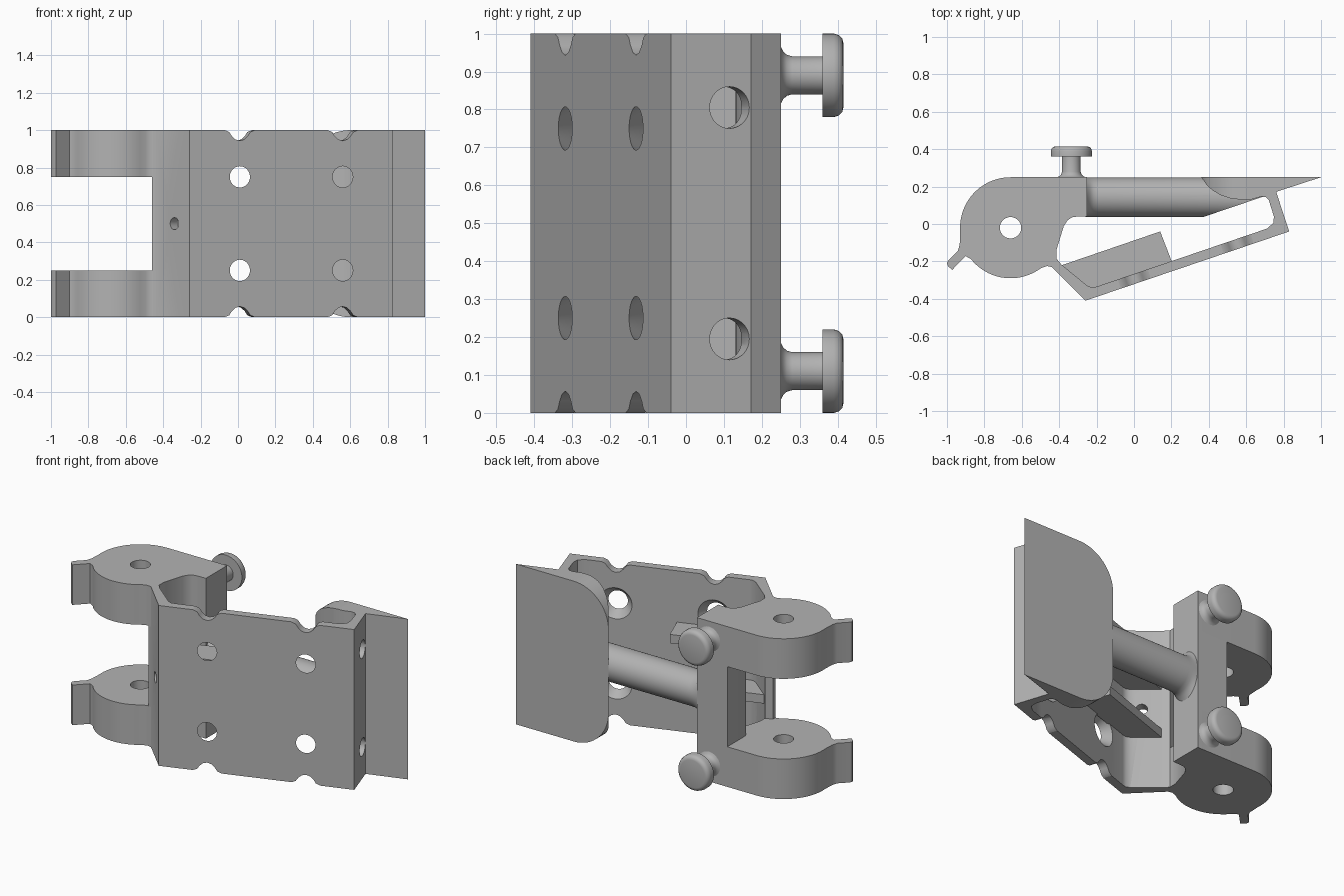
import bpy, bmesh, math
from mathutils import Vector, Matrix

if "Cube" in bpy.data.objects:
    bpy.data.objects.remove(bpy.data.objects["Cube"], do_unlink=True)

grey = bpy.data.materials.new("plain grey")
grey.use_nodes = True
grey.diffuse_color = (0.45, 0.45, 0.45, 1)
grey.node_tree.nodes["Principled BSDF"].inputs["Base Color"].default_value = grey.diffuse_color

SLOPE = Vector((0.947, 0.321, 0))      # direction along the plate
INWARD = Vector((-0.321, 0.947, 0))    # plate normal, towards the inside
UP = Vector((0, 0, 1))


def finish(name, bm, smooth=35):
    bmesh.ops.recalc_face_normals(bm, faces=bm.faces)
    mesh = bpy.data.meshes.new(name)
    bm.to_mesh(mesh)
    bm.free()
    mesh.materials.append(grey)
    obj = bpy.data.objects.new(name, mesh)
    bpy.context.collection.objects.link(obj)
    shade(obj, smooth)
    return obj


def shade(obj, angle=35):
    bpy.ops.object.select_all(action='DESELECT')
    obj.select_set(True)
    bpy.context.view_layer.objects.active = obj
    bpy.ops.object.shade_smooth_by_angle(angle=math.radians(angle))


def add_prism(bm, pts, lo, hi, frame=Matrix()):
    """Extrude a 2D outline from lo to hi along the frame's z axis."""
    low = [bm.verts.new(frame @ Vector((x, y, lo))) for x, y in pts]
    high = [bm.verts.new(frame @ Vector((x, y, hi))) for x, y in pts]
    bm.faces.new(low)
    bm.faces.new(high)
    for i in range(len(pts)):
        j = (i + 1) % len(pts)
        bm.faces.new((low[i], low[j], high[j], high[i]))


def prism(name, pts, lo, hi, frame=Matrix()):
    bm = bmesh.new()
    add_prism(bm, pts, lo, hi, frame)
    return finish(name, bm)


def add_drill(bm, centre, direction, r1, r2, depth):
    turn = UP.rotation_difference(direction).to_matrix().to_4x4()
    bmesh.ops.create_cone(bm, cap_ends=True, segments=40, radius1=r1, radius2=r2,
                          depth=depth, matrix=Matrix.Translation(centre) @ turn)


def add_rings(bm, rings, frame, segments=48):
    """Skin elliptical rings (distance, half width, half height)."""
    loops = []
    for d, a, b in rings:
        loops.append([bm.verts.new(frame @ Vector((a * math.cos(t), b * math.sin(t), d)))
                      for t in (2 * math.pi * i / segments for i in range(segments))])
    for p, q in zip(loops, loops[1:]):
        for i in range(segments):
            j = (i + 1) % segments
            bm.faces.new((p[i], p[j], q[j], q[i]))
    bm.faces.new(loops[0])
    bm.faces.new(loops[-1])


def combine(obj, cutter, operation='DIFFERENCE'):
    cutter.hide_render = True
    mod = obj.modifiers.new("shape", 'BOOLEAN')
    mod.operation, mod.solver, mod.object = operation, 'EXACT', cutter
    graph = bpy.context.evaluated_depsgraph_get()
    mesh = bpy.data.meshes.new_from_object(obj.evaluated_get(graph))
    obj.modifiers.clear()
    obj.data = mesh
    bpy.data.objects.remove(cutter, do_unlink=True)
    shade(obj)


def arc(cx, cy, r, start, end, n):
    return [(cx + r * math.cos(math.radians(start + (end - start) * i / n)),
             cy + r * math.sin(math.radians(start + (end - start) * i / n)))
            for i in range(n + 1)]


# Hinge lugs with thumb tabs and pin holes
PIN = (-0.66, -0.02)
lug = (arc(*PIN, 0.27, 90, 185, 20)
       + [(-0.932, -0.11), (-0.942, -0.145), (-0.993, -0.195), (-1, -0.21),
          (-0.995, -0.225), (-0.972, -0.245), (-0.9, -0.172)]
       + arc(*PIN, 0.27, 218, 300, 18)
       + [(-0.495, -0.235), (-0.465, -0.225), (-0.44, -0.23), (-0.39, -0.215),
          (-0.415, -0.185), (-0.415, -0.14), (-0.375, -0.01), (-0.355, 0.02),
          (-0.33, 0.036), (-0.3, 0.04), (-0.25, 0.04), (-0.25, 0.25)])
for name, z in (("lower_lug", 0), ("upper_lug", 0.75)):
    part = prism(name, lug, z, z + 0.25)
    bm = bmesh.new()
    add_drill(bm, Vector((*PIN, z + 0.125)), UP, 0.057, 0.057, 0.5)
    combine(part, finish("cutter", bm))

# Upright joining the two lugs
prism("upright", [(-0.46, 0.25), (-0.46, 0.07), (-0.45, 0.05), (-0.43, 0.04),
                  (-0.25, 0.04), (-0.25, 0.25)], 0.25, 0.75)

# Sloping plate with its angled wall and end wall
plate = prism("mounting_plate", [
    (-0.44, -0.23), (-0.26, -0.41), (0.83, -0.04), (0.76, 0.172), (0.68, 0.146),
    (0.705, 0.145), (0.72, 0.13), (0.748, 0.04), (0.745, 0.005), (0.71, -0.025),
    (-0.2, -0.335), (-0.225, -0.34), (-0.25, -0.33), (-0.39, -0.215),
    (-0.415, -0.185), (-0.46, -0.2), (-0.46, -0.226)], 0, 1)
bm = bmesh.new()
half = [(0.085, 0), (0.06, 0.01), (0.045, 0.032), (0.025, 0.05), (0, 0.057)]
bell = [(0.085, -0.05)] + half + [(-x, y) for x, y in half[-2::-1]] + [(-0.085, -0.05)]
for x in (0.01, 0.56):
    face = Vector((x, -0.41 + 0.339 * (x + 0.26), 0))
    for z in (0.25, 0.75):
        add_drill(bm, face + INWARD * 0.026 + UP * z, INWARD, 0.053, 0.1, 0.062)
    for z, s in ((0, 1), (1, -1)):
        frame = Matrix((SLOPE, UP * s, INWARD)).transposed().to_4x4()
        frame.translation = face + UP * z
        add_prism(bm, bell, -0.03, 0.09, frame)
for z in (0.195, 0.805):
    add_drill(bm, Vector((0.765, 0.11, z)), SLOPE, 0.055, 0.055, 0.14)
add_drill(bm, Vector((-0.32, -0.31, 0.5)), Vector((1, 1, 0)).normalized(), 0.032, 0.032, 0.2)
combine(plate, finish("cutter", bm))

# Ribs inside the plate
for name, z in (("lower_rib", 0.32), ("upper_rib", 0.625)):
    prism(name, [(-0.385, -0.22), (-0.25, -0.34), (-0.2, -0.345), (0.2, -0.21),
                 (0.2, -0.195), (0.14, -0.04)], z, z + 0.055)

# Wedge paddle, corners rounded on its thin side
paddle = prism("paddle", [(0.36, 0.25), (0.39, 0.207), (0.42, 0.18), (0.46, 0.156),
                          (0.51, 0.138), (0.57, 0.13), (0.63, 0.132), (0.69, 0.149),
                          (0.76, 0.172), (1, 0.25)], 0, 1)
R = 0.24
rounded = ([(1.1, -0.1), (1.1, 1.1), (0.36 + R, 1.1)]
           + arc(0.36 + R, 1 - R, R, 90, 180, 16)
           + arc(0.36 + R, R, R, 180, 270, 16) + [(0.36 + R, -0.1)])
stand = Matrix.Rotation(math.pi / 2, 4, 'X')
combine(paddle, prism("cutter", rounded, -0.5, 0.1, stand), 'INTERSECT')

# Round arm, flared at the upright and trimmed along the wedge
bm = bmesh.new()
frame = Matrix(((0, 0, 1, 0), (1, 0, 0, 0.143), (0, 1, 0, 0.5), (0, 0, 0, 1)))
add_rings(bm, [(-0.26, 0.106, 0.165), (-0.25, 0.106, 0.15), (-0.235, 0.106, 0.125),
               (-0.215, 0.106, 0.112), (-0.19, 0.106, 0.107), (0.72, 0.106, 0.107)], frame)
cut = bmesh.ops.bisect_plane(bm, geom=bm.verts[:] + bm.edges[:] + bm.faces[:],
                             plane_co=(0.36, 0.034, 0), plane_no=(0.321, -0.947, 0),
                             clear_outer=True)
bmesh.ops.holes_fill(bm, edges=[e for e in bm.edges if e.is_boundary])
finish("arm", bm)

# Round buttons on the back
for name, z in (("lower_button", 0.11), ("upper_button", 0.89)):
    bm = bmesh.new()
    frame = Matrix.Translation((-0.335, 0, z)) @ Matrix.Rotation(-math.pi / 2, 4, 'X')
    rings = [(0.24, 0.078), (0.25, 0.076), (0.256, 0.063), (0.266, 0.054), (0.28, 0.05),
             (0.36, 0.05), (0.36, 0.11), (0.39, 0.11), (0.403, 0.106), (0.412, 0.097),
             (0.415, 0.085)]
    add_rings(bm, [(d, r, r) for d, r in rings], frame)
    finish(name, bm)
